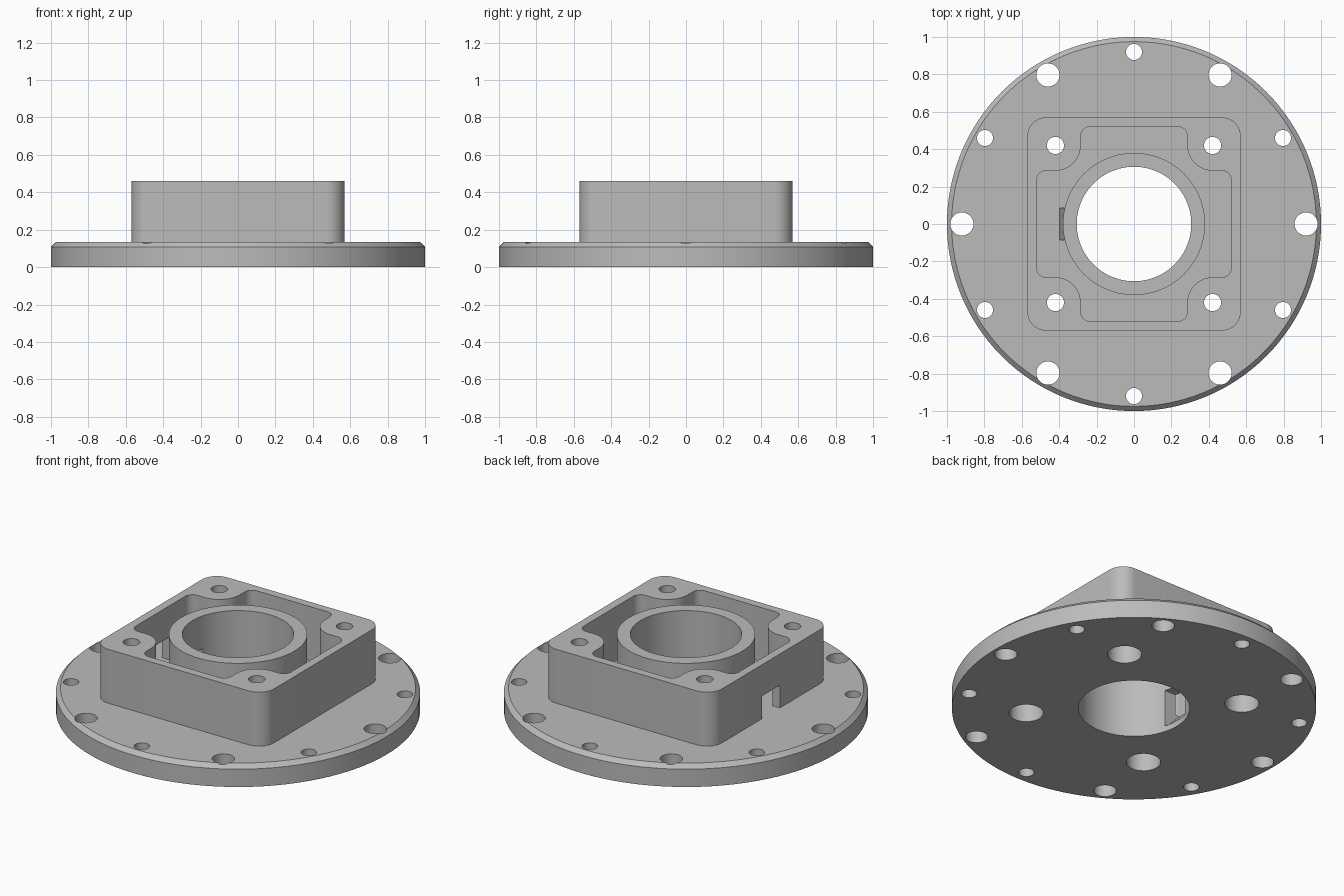
import bpy, math
from math import sin, cos, radians

if "Cube" in bpy.data.objects:
    bpy.data.objects.remove(bpy.data.objects["Cube"])

grey = bpy.data.materials.new("machined_grey")
grey.use_nodes = True
grey.diffuse_color = (0.5, 0.5, 0.5, 1)
grey.node_tree.nodes["Principled BSDF"].inputs["Base Color"].default_value = (0.5, 0.5, 0.5, 1)


def arc(cx, cy, r, a0, a1, n=10):
    steps = [radians(a0 + (a1 - a0) * i / n) for i in range(n + 1)]
    return [(cx + r * cos(a), cy + r * sin(a)) for a in steps]


def circle(r, cx=0, cy=0, n=32):
    return arc(cx, cy, r, 0, 360, n)[:-1]


def loft(name, layers):
    """Solid through equal-length counter-clockwise rings of 3D points."""
    n = len(layers[0])
    verts = [p for ring in layers for p in ring]
    faces = [list(range(n))[::-1], list(range(len(verts) - n, len(verts)))]
    for k in range(len(layers) - 1):
        for i in range(n):
            j = (i + 1) % n
            faces.append([k * n + i, k * n + j, (k + 1) * n + j, (k + 1) * n + i])
    mesh = bpy.data.meshes.new(name)
    mesh.from_pydata(verts, [], faces)
    mesh.materials.append(grey)
    obj = bpy.data.objects.new(name, mesh)
    bpy.context.collection.objects.link(obj)
    return obj


def prism(name, outline, z0, z1):
    return loft(name, [[(x, y, z) for x, y in outline] for z in (z0, z1)])


def combine(target, tool, operation="DIFFERENCE"):
    tool.hide_render = True
    mod = target.modifiers.new("combine", "BOOLEAN")
    mod.operation, mod.solver, mod.object = operation, "EXACT", tool
    bpy.context.view_layer.objects.active = target
    bpy.ops.object.modifier_apply(modifier=mod.name)
    bpy.data.objects.remove(tool)


def four_way(corner):
    """Repeat a corner outline by quarter turns."""
    pts = []
    for _ in range(4):
        pts += corner
        corner = [(-y, x) for x, y in corner]
    return pts


FLOOR, TOP = 0.133, 0.46

# Round base with chamfered upper rim
rings = [(1.0, 0), (1.0, 0.108), (0.975, FLOOR)]
body = loft("mounting_flange", [[(x, y, z) for x, y in circle(r, n=128)] for r, z in rings])

# Square housing wall with corner screw pillars
housing = prism("housing_wall", four_way(arc(0.47, 0.47, 0.1, 0, 90)), 0.06, TOP)
pocket = (arc(0.47, 0.235, 0.05, 0, 90) + arc(0.42, 0.42, 0.135, 270, 180)
          + arc(0.235, 0.47, 0.05, 0, 90))
combine(housing, prism("pocket", four_way(pocket), 0, 1))

# Cable notch through the right wall
notch = [(-0.7, -0.085), (-0.45, -0.085), (-0.45, 0.085), (-0.7, 0.085)]
combine(housing, prism("notch", notch, 0, 0.27))
combine(body, housing, "UNION")

# Central collar and bore
combine(body, prism("collar", circle(0.38, n=96), 0.06, TOP), "UNION")
combine(body, prism("bore", circle(0.306, n=96), -1, 1))

# Sloped cable window from the bore out past the collar
side = [(-0.2, 0.035), (-0.305, 0.035), (-0.4, FLOOR + 0.002), (-0.4, 0.26), (-0.2, 0.26)]
combine(body, loft("window", [[(x, y, z) for x, z in side] for y in (-0.085, 0.085)]))

# Alternating large and small rim holes
for i in range(12):
    a = radians(30 * i)
    r = 0.043 if i % 2 else 0.062
    combine(body, prism("rim_hole", circle(r, 0.92 * cos(a), 0.92 * sin(a)), -1, 1))

# Counterbored screw holes in the pillars
for x in (-0.42, 0.42):
    for y in (-0.42, 0.42):
        combine(body, prism("screw_hole", circle(0.046, x, y), -1, 1))
        combine(body, prism("counterbore", circle(0.094, x, y), -1, 0.32))

bpy.ops.object.select_all(action="DESELECT")
body.select_set(True)
bpy.context.view_layer.objects.active = body
bpy.ops.object.shade_smooth_by_angle(angle=radians(30))
